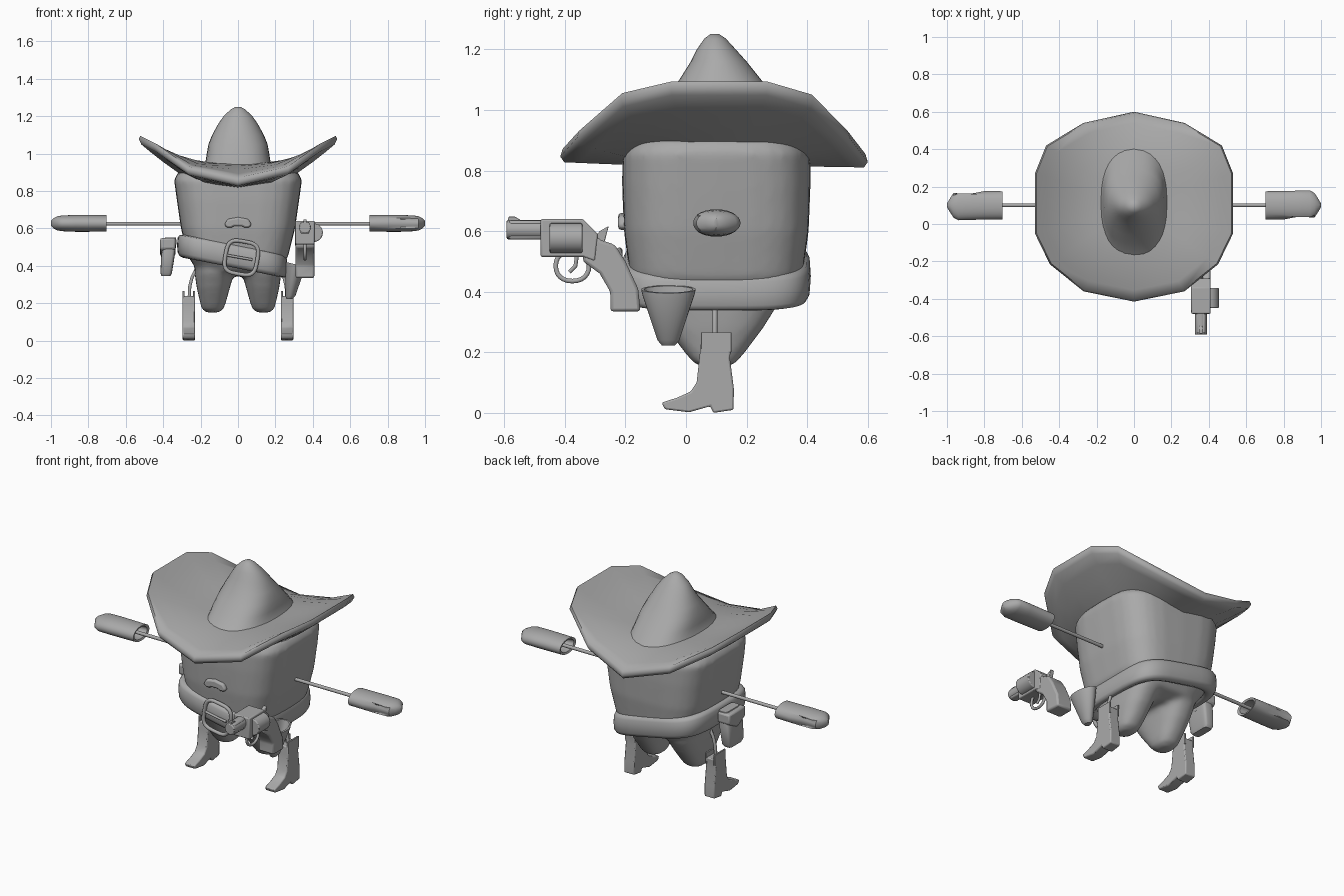
import bpy, bmesh, math
from mathutils import Vector, Matrix

if "Cube" in bpy.data.objects:
    bpy.data.objects.remove(bpy.data.objects["Cube"], do_unlink=True)

grey = bpy.data.materials.new("plain grey")
grey.use_nodes = True
grey.diffuse_color = (0.4, 0.4, 0.4, 1)
grey.node_tree.nodes["Principled BSDF"].inputs["Base Color"].default_value = (0.4, 0.4, 0.4, 1)


def finish(name, bm, angle=40, bevel=0):
    """Turn a bmesh into a shaded object."""
    bmesh.ops.recalc_face_normals(bm, faces=bm.faces)
    mesh = bpy.data.meshes.new(name)
    bm.to_mesh(mesh)
    bm.free()
    obj = bpy.data.objects.new(name, mesh)
    bpy.context.collection.objects.link(obj)
    mesh.materials.append(grey)
    if bevel:
        mod = obj.modifiers.new("round edges", 'BEVEL')
        mod.width, mod.segments, mod.limit_method = bevel, 2, 'ANGLE'
    bpy.ops.object.select_all(action='DESELECT')
    obj.select_set(True)
    bpy.context.view_layer.objects.active = obj
    bpy.ops.object.shade_smooth_by_angle(angle=math.radians(angle))
    return obj


def oval(hx, hy, power=2, count=32):
    """Points of a superellipse, from round to boxy."""
    pts = []
    for i in range(count):
        a = 2 * math.pi * i / count
        c, s = math.cos(a), math.sin(a)
        pts.append((hx * math.copysign(abs(c) ** (2 / power), c),
                    hy * math.copysign(abs(s) ** (2 / power), s)))
    return pts


def skin(bm, rings, closed=False):
    """Join rings of points with quads; cap the ends unless closed."""
    vs = [[bm.verts.new(p) for p in r] for r in rings]
    pairs = list(zip(vs, vs[1:])) + ([(vs[-1], vs[0])] if closed else [])
    for a, b in pairs:
        for i in range(len(a)):
            j = (i + 1) % len(a)
            bm.faces.new((a[i], a[j], b[j], b[i]))
    if not closed:
        bm.faces.new(vs[0])
        bm.faces.new(vs[-1])


def level_ring(cx, cy, z, hx, hy, power=2, slope=0):
    return [Vector((cx + x, cy + y, z - slope * x)) for x, y in oval(hx, hy, power)]


def plate(name, pts, lo, hi, side=True, bevel=0.008):
    """Extrude an outline along x (side) or along y (front)."""
    bm = bmesh.new()
    put = (lambda p, t: Vector((t, *p))) if side else (lambda p, t: Vector((p[0], t, p[1])))
    skin(bm, [[put(p, t) for p in pts] for t in (lo, hi)])
    return finish(name, bm, bevel=bevel)


def box_outline(a, b, c, d):
    return [(a, c), (b, c), (b, d), (a, d)]


def rod(name, pts, radius, cyclic=False):
    """Round tube along a path."""
    cu = bpy.data.curves.new(name, 'CURVE')
    cu.dimensions, cu.bevel_depth, cu.bevel_resolution = '3D', radius, 3
    cu.use_fill_caps = True
    sp = cu.splines.new('POLY')
    sp.points.add(len(pts) - 1)
    for q, p in zip(sp.points, pts):
        q.co = (*p, 1)
    sp.use_cyclic_u = cyclic
    sp.use_smooth = True
    cu.materials.append(grey)
    bpy.context.collection.objects.link(bpy.data.objects.new(name, cu))


def barrel(name, start, end, radius):
    """Solid cylinder along y."""
    bm = bmesh.new()
    skin(bm, [[Vector((start[0] + x, y, start[2] + z)) for x, z in oval(radius, radius, 2, 20)]
              for y in (start[1], end)])
    finish(name, bm, bevel=0.005)


# Tooth body with two roots, fused into one smooth skin
bm = bmesh.new()
skin(bm, [level_ring(0, 0.1, *r, 3.6) for r in (
    (0.345, 0.14, 0.13), (0.37, 0.215, 0.22), (0.45, 0.268, 0.285), (0.6, 0.305, 0.305),
    (0.75, 0.327, 0.311), (0.86, 0.342, 0.31), (0.9, 0.32, 0.28))])
for s in (-1, 1):
    skin(bm, [level_ring(s * x, 0.095, z, hx, hy, 2.5) for x, z, hx, hy in (
        (0.12, 0.5, 0.11, 0.24), (0.127, 0.36, 0.105, 0.21), (0.132, 0.28, 0.088, 0.16),
        (0.134, 0.2, 0.068, 0.1), (0.136, 0.165, 0.056, 0.07), (0.136, 0.15, 0.03, 0.035))])
body = finish("tooth_body", bm)
remesh = body.modifiers.new("fuse", 'REMESH')
remesh.mode, remesh.voxel_size, remesh.use_smooth_shade = 'VOXEL', 0.014, True
smooth = body.modifiers.new("soften", 'SMOOTH')
smooth.factor, smooth.iterations = 0.5, 6

# Mouth
plate("mouth", [(-0.074, 0.62), (-0.06, 0.604), (-0.035, 0.604), (-0.02, 0.612), (0.02, 0.612),
                (0.035, 0.604), (0.06, 0.604), (0.074, 0.62), (0.055, 0.65), (0, 0.66),
                (-0.055, 0.65)], -0.224, -0.18, False, 0.01)

# Hat brim: saddle-shaped shell, listed from front to back and mirrored
half = [(0, -0.415, 0.868), (0.27, -0.36, 0.93), (0.45, -0.215, 1.06), (0.53, -0.05, 1.1),
        (0.53, 0.27, 1.1), (0.47, 0.42, 1.055), (0.27, 0.54, 0.93), (0, 0.6, 0.85)]
edge = half + [(-x, y, z) for x, y, z in half[-2:0:-1]]


def brim_ring(f, base, drop, power):
    k = max(0, (f - 0.3) / 0.7) ** power
    return [Vector((x * f, 0.1 + (y - 0.1) * f, base + (z - drop - base) * k)) for x, y, z in edge]


bm = bmesh.new()
skin(bm, [brim_ring(f, 0.815, 0.04, 1.3) for f in (0.3, 0.45, 0.6, 0.75, 0.88, 0.975)]
     + [brim_ring(1, 0.9, 0.022, 1)]
     + [brim_ring(f, 0.95, 0, 1.9) for f in (0.985, 0.88, 0.75, 0.6, 0.45, 0.3)])
finish("hat_brim", bm, 60)

# Hat crown, flaring into the brim
bm = bmesh.new()
skin(bm, [level_ring(0, y, *r) for y, *r in (
    (0.11, 0.92, 0.2, 0.3, 2.4), (0.115, 0.955, 0.174, 0.262, 2.6), (0.115, 1.0, 0.167, 0.22, 2.6),
    (0.115, 1.05, 0.158, 0.175, 2.4), (0.113, 1.1, 0.138, 0.135, 2.1), (0.108, 1.16, 0.105, 0.092, 2),
    (0.1, 1.2, 0.077, 0.064, 2), (0.096, 1.235, 0.04, 0.036, 2), (0.095, 1.25, 0.014, 0.015, 2))])
finish("hat_crown", bm, 60)

# Slanted belt with a rounded section
bm = bmesh.new()
loops = []
for u, v in oval(0.032, 0.062, 3, 12):
    loop = []
    for x, y in oval(0.262 + u, 0.28 + u, 4, 48):
        x -= 0.02
        loop.append(Vector((x * (1 - 0.12 * x), 0.1 + y, 0.448 - 0.2 * x + v)))
    loops.append(loop)
skin(bm, loops, closed=True)
finish("belt", bm, 60)

# Buckle frame and pin
turn = Matrix.Rotation(math.radians(10), 3, 'Y')
center = Vector((0.018, -0.22, 0.443))
rod("buckle", [center + turn @ Vector((x, 0, z)) for x, z in oval(0.086, 0.088, 3.6, 32)], 0.011, True)
rod("buckle_pin", [center + turn @ Vector((x, 0, 0)) for x in (-0.086, 0.06)], 0.007)

# Arms and folded hands with hollow cuffs
for s, side in ((1, "left"), (-1, "right")):
    rod(side + "_arm", [(s * 0.27, 0.1, 0.625), (s * 0.76, 0.1, 0.625)], 0.01)
    bm = bmesh.new()
    rings = []
    for x, hy, hz in ((0.77, 0.055, 0.028), (0.708, 0.06, 0.033), (0.704, 0.075, 0.044),
                      (0.8, 0.076, 0.045), (0.87, 0.078, 0.045), (0.94, 0.08, 0.042),
                      (0.965, 0.066, 0.038), (0.985, 0.035, 0.028), (1.0, 0.01, 0.014)):
        ring = []
        for y, z in oval(hy, hz, 2.1, 28):
            # finger fold pressed into one face
            if 0.85 < x < 0.95 and y < 0 and abs(z) < 0.025:
                y *= 0.8
            ring.append(Vector((s * x, 0.1 + s * y, 0.627 + z)))
        rings.append(ring)
    skin(bm, rings)
    finish(side + "_hand", bm, 45)

    # Thin leg and boot with raised side flaps
    rod(side + "_leg", [(s * x, 0.095, z) for x, z in
                        ((0.2, 0.41), (0.225, 0.38), (0.245, 0.34), (0.258, 0.29), (0.262, 0.2))], 0.009)
    boot = [(0.05, 0.238), (0.15, 0.238), (0.145, 0.18), (0.158, 0.08), (0.157, 0.01), (0.09, 0),
            (0.08, 0.022), (0.01, 0.002), (-0.07, 0.012), (-0.08, 0.034), (-0.03, 0.05),
            (0.015, 0.07), (0.035, 0.1), (0.045, 0.19)]
    mid = s * 0.263
    plate(side + "_boot", boot, mid - 0.033, mid + 0.033, bevel=0.006)
    for e in (-0.028, 0.028):
        plate(side + "_boot_flap", box_outline(0.05, 0.15, 0.2, 0.266), mid + e - 0.005,
              mid + e + 0.005, bevel=0.002)

# Open holster, its mouth tipped outward
bm = bmesh.new()
skin(bm, [level_ring(x, -0.058, z, hx, hy, 2, slope) for x, z, hx, hy, slope in (
    (0.275, 0.223, 0.016, 0.022, 0), (0.28, 0.24, 0.027, 0.036, 0), (0.305, 0.39, 0.05, 0.086, 0.25),
    (0.307, 0.408, 0.052, 0.09, 0.25), (0.307, 0.408, 0.043, 0.08, 0.25), (0.295, 0.32, 0.028, 0.055, 0))])
finish("holster", bm, 45)

# Pouch, leaning out at the bottom, with a thin flap
bm = bmesh.new()
skin(bm, [level_ring(x, 0.11, z, hx, hy, 5) for x, z, hx, hy in (
    (-0.385, 0.345, 0.024, 0.058), (-0.384, 0.362, 0.031, 0.07), (-0.375, 0.45, 0.036, 0.074),
    (-0.364, 0.53, 0.036, 0.072), (-0.36, 0.552, 0.028, 0.066))])
finish("pouch", bm, 50)
plate("pouch_flap", [(0.032, 0.548), (0.188, 0.548), (0.188, 0.49), (0.11, 0.45), (0.032, 0.49)],
      -0.416, -0.335, bevel=0.01)

# Revolver: frame, drum, barrel, grip, hammer and trigger
gx = 0.358
plate("gun_frame", [(-0.48, 0.515), (-0.34, 0.515), (-0.3, 0.5), (-0.29, 0.59), (-0.34, 0.64), (-0.48, 0.64)],
      gx - 0.052, gx + 0.052, bevel=0.006)
barrel("gun_drum", (gx + 0.046, -0.45, 0.577), -0.342, 0.05)
barrel("gun_barrel", (gx, -0.592, 0.605), -0.47, 0.032)
plate("gun_barrel_rib", box_outline(-0.585, -0.47, 0.572, 0.635), gx - 0.024, gx + 0.024)
plate("gun_sight", [(-0.59, 0.63), (-0.585, 0.648), (-0.565, 0.648), (-0.535, 0.63)],
      gx - 0.008, gx + 0.008, bevel=0.002)
plate("gun_grip", [(-0.34, 0.62), (-0.28, 0.57), (-0.235, 0.555), (-0.2, 0.5), (-0.158, 0.41),
                   (-0.15, 0.335), (-0.25, 0.335), (-0.25, 0.4), (-0.285, 0.46), (-0.34, 0.5)],
      gx - 0.05, gx + 0.05, bevel=0.01)
plate("gun_hammer", [(-0.3, 0.58), (-0.285, 0.6), (-0.255, 0.617), (-0.262, 0.59), (-0.27, 0.56)],
      gx - 0.012, gx + 0.012, bevel=0.003)
rod("trigger_guard", [(gx, -0.375 + y, 0.485 + z) for y, z in oval(0.055, 0.05, 2.2, 24)], 0.008, True)
rod("trigger", [(gx, -0.36, 0.52), (gx, -0.365, 0.485), (gx, -0.385, 0.465)], 0.007)
